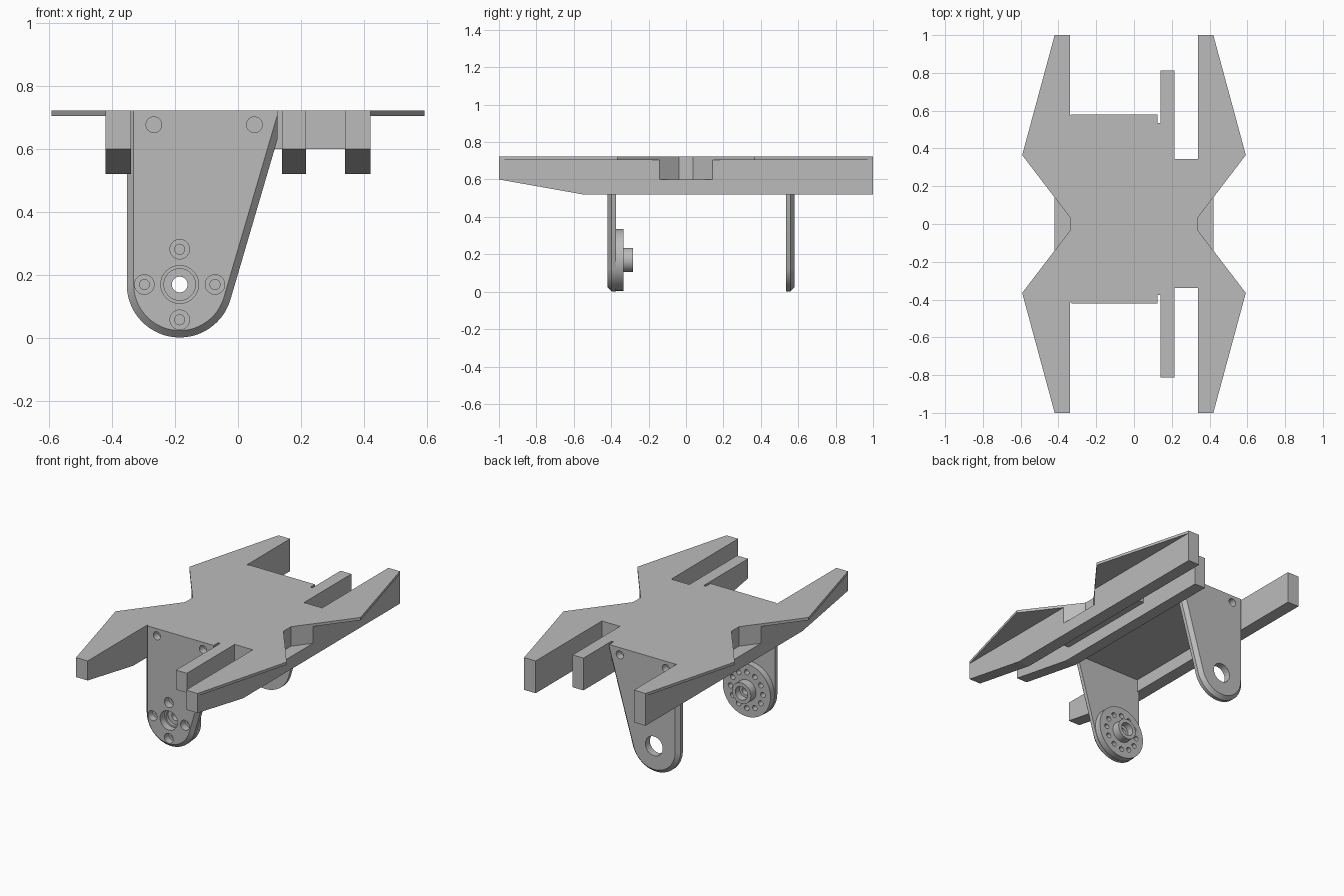
import bpy, bmesh
from math import sin, cos, pi, atan2, acos, hypot

if "Cube" in bpy.data.objects:
    bpy.data.objects.remove(bpy.data.objects["Cube"])

grey = bpy.data.materials.new("plain_grey")
grey.use_nodes = True
grey.diffuse_color = (0.5, 0.5, 0.5, 1)
grey.node_tree.nodes["Principled BSDF"].inputs["Base Color"].default_value = (0.5, 0.5, 0.5, 1)

TOP, DECK, BOTTOM = 0.722, 0.6, 0.52
CX, CZ, R = -0.185, 0.17, 0.168        # pivot centre and bracket end radius


def loft(name, rings, closed=False):
    """Skin matching rings; cap the ends unless the loft closes on itself."""
    bm = bmesh.new()
    vs = [[bm.verts.new(p) for p in ring] for ring in rings]
    n = len(vs[0])
    pairs = list(zip(vs, vs[1:])) + ([(vs[-1], vs[0])] if closed else [])
    for a, b in pairs:
        for i in range(n):
            j = (i + 1) % n
            bm.faces.new((a[i], a[j], b[j], b[i]))
    if not closed:
        bm.faces.new(vs[0])
        bm.faces.new(vs[-1])
    bmesh.ops.recalc_face_normals(bm, faces=bm.faces)
    mesh = bpy.data.meshes.new(name)
    bm.to_mesh(mesh)
    bm.free()
    mesh.materials.append(grey)
    ob = bpy.data.objects.new(name, mesh)
    bpy.context.collection.objects.link(ob)
    return ob


def slab(name, outline, z0, z1):
    return loft(name, [[(x, y, z) for x, y in outline] for z in (z0, z1)])


def peg(x, z, r, y0, y1, sides=32):
    """Cylinder along y, used for drilling."""
    return loft("drill", [[(x + r * cos(2 * pi * i / sides), y, z + r * sin(2 * pi * i / sides))
                           for i in range(sides)] for y in (y0, y1)])


def cut(ob, cutters):
    for c in cutters:
        c.hide_render = True
        m = ob.modifiers.new("cut", "BOOLEAN")
        m.operation, m.solver, m.object = "DIFFERENCE", "EXACT", c
    bpy.context.view_layer.update()
    deps = bpy.context.evaluated_depsgraph_get()
    ob.data = bpy.data.meshes.new_from_object(ob.evaluated_get(deps))
    ob.modifiers.clear()
    for c in cutters:
        bpy.data.objects.remove(c)


def smooth(ob):
    bpy.ops.object.select_all(action="DESELECT")
    ob.select_set(True)
    bpy.context.view_layer.objects.active = ob
    bpy.ops.object.shade_smooth_by_angle(angle=0.5)


# Central deck
slab("deck", [(-0.34, -0.375), (0.14, -0.375), (0.14, -0.34), (0.34, -0.34),
              (0.34, 0.345), (0.14, 0.345), (0.14, 0.535), (-0.34, 0.535)], DECK, TOP)


# Long rails with an upswept front underside
def rail(name, x0, x1, half):
    side = [(-half, TOP), (-half, DECK), (0.45 - half, BOTTOM), (half, BOTTOM), (half, TOP)]
    return loft(name, [[(x, y, z) for y, z in side] for x in (x0, x1)])


rail("middle_rail", 0.14, 0.215, 0.813)
for s, tag in ((1, "left"), (-1, "right")):
    outer = rail(tag + "_rail", s * 0.34, s * 0.42, 1.0)
    waist = [(s * 0.339, -0.035), (s * 0.59, -0.365), (s * 0.59, 0.365), (s * 0.339, 0.035)]
    cut(outer, [slab("waist_cutter", waist, DECK, TOP + 0.1)])
    # Thin pointed wings beside the rail
    for t, end in ((1, "back"), (-1, "front")):
        slab(f"{tag}_{end}_wing", [(s * 0.42, t), (s * 0.592, t * 0.365), (s * 0.42, t * 0.14)],
             0.705, TOP)


# Hanging brackets: rounded lower end, one sloping edge, chamfered outer face
def bracket_outline(y, inset):
    px, pz, edge = 0.125 - CX, 0.63 - CZ, 0.125
    phi = atan2(pz, px) - acos(R / hypot(px, pz))
    r = R - inset
    corner = CZ + (px * cos(phi) - r) / -sin(phi)
    pts = [(CX - r, y, TOP), (edge, y, TOP), (edge, y, corner)]
    steps = 40
    for i in range(steps + 1):
        a = phi - (pi + phi) * i / steps
        pts.append((CX + r * cos(a), y, CZ + r * sin(a)))
    return pts


def bracket(name, inner, outer, holes):
    mid = outer + (inner - outer) * 0.5
    ob = loft(name, [bracket_outline(inner, 0), bracket_outline(mid, 0),
                     bracket_outline(outer, 0.022)])
    lo, hi = min(inner, outer) - 0.02, max(inner, outer) + 0.02
    cut(ob, [peg(x, z, r, lo, hi) for x, z, r in holes])
    smooth(ob)


def ring_spots(count, radius):
    return [(CX + radius * cos(2 * pi * i / count), CZ + radius * sin(2 * pi * i / count))
            for i in range(count)]


screws = [(-0.267, 0.677, 0.025), (0.052, 0.677, 0.025)]
pivot = [(CX, CZ, 0.06)]
bracket("front_bracket", -0.375, -0.42,
        screws + pivot + [(x, z, 0.031) for x, z in ring_spots(4, 0.112)])
bracket("back_bracket", 0.535, 0.58, screws + pivot)

# Drive disc with hub, turned from a profile and drilled
profile = [(0.05, -0.375), (0.165, -0.375), (0.165, -0.335), (0.065, -0.335), (0.065, -0.283),
           (0.042, -0.283), (0.042, -0.325), (0.025, -0.325), (0.025, -0.355), (0.05, -0.355)]
turns = 64
disc = loft("drive_disc", [[(CX + r * cos(2 * pi * i / turns), y, CZ + r * sin(2 * pi * i / turns))
                            for r, y in profile] for i in range(turns)], closed=True)
cut(disc, [peg(x, z, 0.016, -0.4, -0.3, 16) for x, z in ring_spots(12, 0.112)])
smooth(disc)
